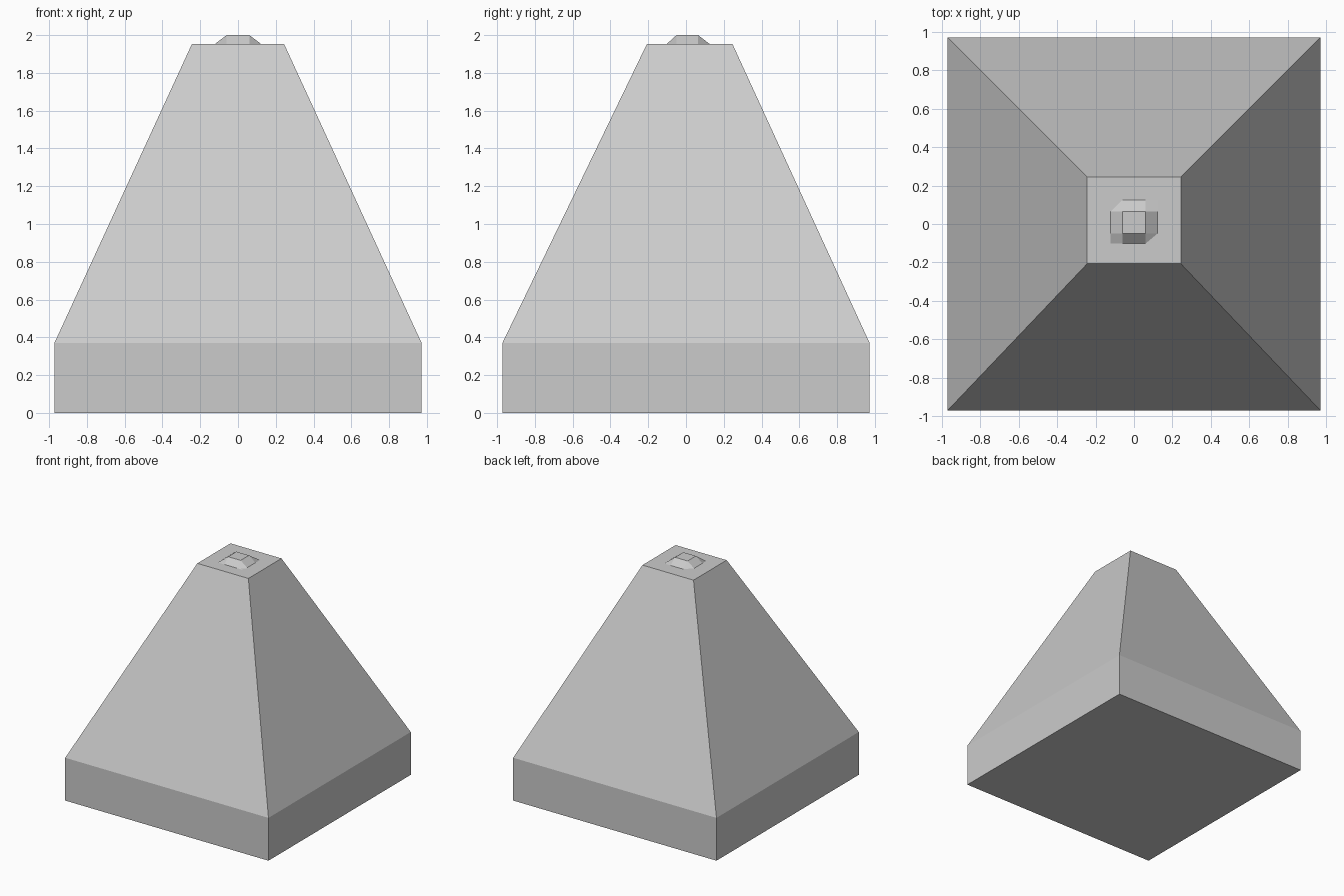
import bpy
import bmesh

if "Cube" in bpy.data.objects:
    bpy.data.objects.remove(bpy.data.objects["Cube"])


def finish(name, bm):
    bmesh.ops.recalc_face_normals(bm, faces=bm.faces)
    mesh = bpy.data.meshes.new(name)
    bm.to_mesh(mesh)
    bm.free()
    obj = bpy.data.objects.new(name, mesh)
    bpy.context.collection.objects.link(obj)
    return obj


def ring(bm, x0, x1, y0, y1, z):
    return [bm.verts.new(p) for p in
            ((x0, y0, z), (x1, y0, z), (x1, y1, z), (x0, y1, z))]


# Body: square plinth with a tapering tower, top slightly off centre in y
bm = bmesh.new()
H = 0.972
rings = [ring(bm, -H, H, -H, H, 0.0),
         ring(bm, -H, H, -H, H, 0.37),
         ring(bm, -0.244, 0.244, -0.207, 0.246, 1.953)]
for low, high in zip(rings, rings[1:]):
    for i in range(4):
        j = (i + 1) % 4
        bm.faces.new((low[i], low[j], high[j], high[i]))
bm.faces.new(rings[0][::-1])
bm.faces.new(rings[-1])
finish("tower_body", bm)

# Cap: 3 x 3 patch whose middle cell is raised
bm = bmesh.new()
xs = (-0.122, -0.06, 0.06, 0.122)
ys = (-0.102, -0.05, 0.064, 0.125)
grid = [[bm.verts.new((x, y, 2.0 if i in (1, 2) and j in (1, 2) else 1.953))
         for j, y in enumerate(ys)] for i, x in enumerate(xs)]
for i in range(3):
    for j in range(3):
        bm.faces.new((grid[i][j], grid[i + 1][j],
                      grid[i + 1][j + 1], grid[i][j + 1]))
finish("top_cap", bm)
